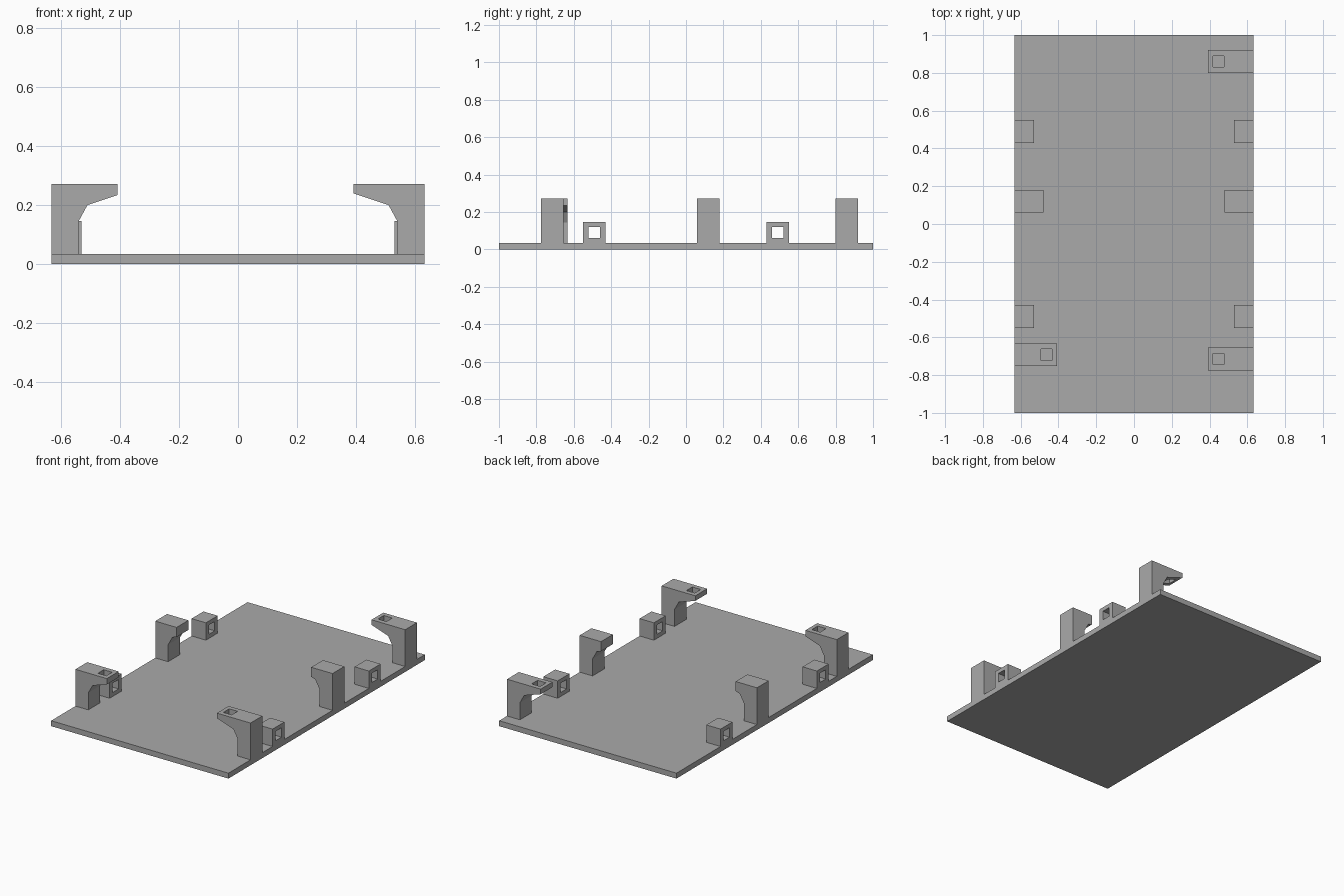
import bpy
import bmesh

if "Cube" in bpy.data.objects:
    bpy.data.objects.remove(bpy.data.objects["Cube"], do_unlink=True)

GREY = (0.4, 0.4, 0.4, 1)
grey = bpy.data.materials.new("plain grey")
grey.use_nodes = True
grey.diffuse_color = GREY
grey.node_tree.nodes["Principled BSDF"].inputs["Base Color"].default_value = GREY

HALF_W = 0.632
BASE_TOP = 0.035
TOP = 0.272
DEPTH = 0.12


def extrude_profile(name, points, y, depth):
    """Extrude an x-z outline along y, centred on y."""
    bm = bmesh.new()
    face = bm.faces.new([bm.verts.new((x, y - depth / 2, z)) for x, z in points])
    grown = bmesh.ops.extrude_face_region(bm, geom=[face])
    moved = [v for v in grown["geom"] if isinstance(v, bmesh.types.BMVert)]
    bmesh.ops.translate(bm, verts=moved, vec=(0, depth, 0))
    bmesh.ops.recalc_face_normals(bm, faces=bm.faces)
    mesh = bpy.data.meshes.new(name)
    bm.to_mesh(mesh)
    bm.free()
    mesh.materials.append(grey)
    obj = bpy.data.objects.new(name, mesh)
    bpy.context.collection.objects.link(obj)
    return obj


def box(name, x0, x1, z0, z1, y, depth):
    return extrude_profile(name, [(x0, z0), (x1, z0), (x1, z1), (x0, z1)], y, depth)


def cut(obj, cutter):
    """Subtract the cutter, keeping it as a hidden helper."""
    mod = obj.modifiers.new("hole", "BOOLEAN")
    mod.operation = "DIFFERENCE"
    mod.solver = "EXACT"
    mod.object = cutter
    cutter.hide_render = True
    cutter.hide_viewport = True
    cutter.display_type = "WIRE"


def bracket(name, side, y, reach, hole=True):
    """Hooked bracket whose sloping arm is cut off at the given reach."""
    tip_z = 0.2 + (0.51 - reach) / 3
    outline = [(HALF_W, BASE_TOP), (HALF_W, TOP), (reach, TOP), (reach, tip_z),
               (0.51, 0.2), (0.54, 0.145), (0.54, BASE_TOP)]
    obj = extrude_profile(name, [(side * x, z) for x, z in outline], y, DEPTH)
    if hole:
        x = side * (reach + 0.055)
        cut(obj, box(name + "_cutter", x - 0.03, x + 0.03, 0.15, 0.35, y, 0.06))


def lug(name, side, y):
    """Small block with a square hole running across the plate."""
    obj = box(name, side * 0.53, side * HALF_W, BASE_TOP, 0.147, y, DEPTH)
    cut(obj, box(name + "_cutter", side * 0.45, side * 0.7, 0.061, 0.121, y, 0.06))


# Base plate
box("base_plate", -HALF_W, HALF_W, 0, BASE_TOP, 0, 2)

# Mirrored lugs and short middle brackets
for side, label in ((1, "left"), (-1, "right")):
    lug(label + "_front_lug", side, -0.49)
    lug(label + "_back_lug", side, 0.49)
    bracket(label + "_middle_bracket", side, 0.12, 0.48, hole=False)

# Long drilled corner brackets
bracket("left_front_bracket", 1, -0.715, 0.392)
bracket("left_back_bracket", 1, 0.86, 0.392)
bracket("right_front_bracket", -1, -0.693, 0.408)
